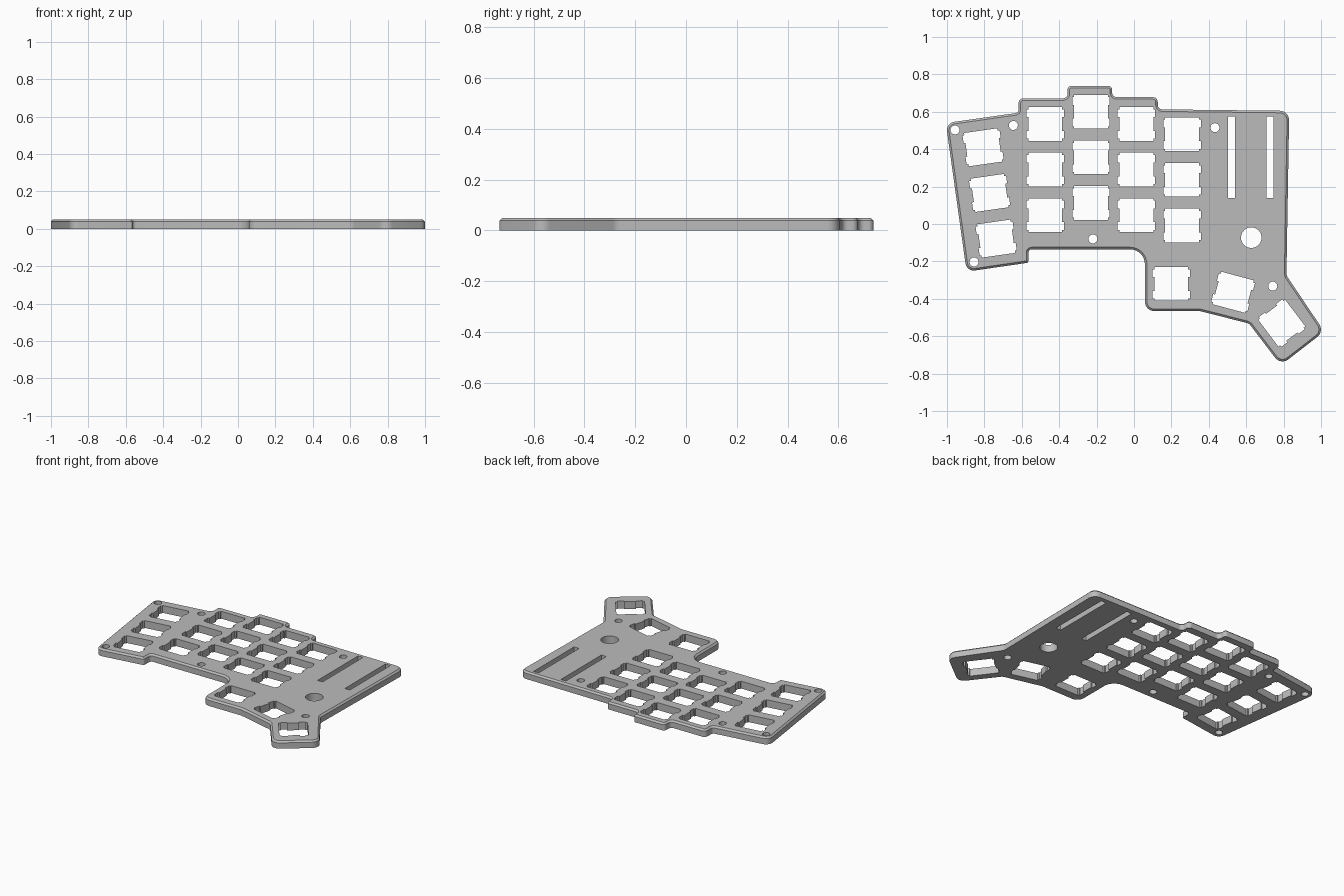
import bpy
import bmesh
from math import cos, sin, pi, radians, tan
from mathutils import Vector, Matrix

if "Cube" in bpy.data.objects:
    bpy.data.objects.remove(bpy.data.objects["Cube"])

THICK = 0.05
CHAMFER = 0.011

grey = bpy.data.materials.new("plain grey")
grey.use_nodes = True
grey.diffuse_color = (0.5, 0.5, 0.5, 1)
grey.node_tree.nodes["Principled BSDF"].inputs["Base Color"].default_value = grey.diffuse_color


def rounded(corners, steps=8):
    """Replace each (x, y, radius) corner by an arc tangent to both edges."""
    out = []
    for i, (x, y, r) in enumerate(corners):
        p = Vector((x, y))
        a = (Vector(corners[i - 1][:2]) - p).normalized()
        b = (Vector(corners[(i + 1) % len(corners)][:2]) - p).normalized()
        half = a.angle(b) / 2
        centre = p + (a + b).normalized() * (r / sin(half))
        start = p + a * (r / tan(half)) - centre
        end = p + b * (r / tan(half)) - centre
        sweep = start.angle_signed(end)
        for k in range(steps + 1):
            t = -sweep * k / steps
            out.append(centre + Matrix.Rotation(t, 2) @ start)
    return out


def prism(bm, points, z0, z1):
    """Extrude a flat outline; returns the top face."""
    base = bm.faces.new([bm.verts.new((p[0], p[1], z0)) for p in points])
    geom = bmesh.ops.extrude_face_region(bm, geom=[base], use_keep_orig=True)["geom"]
    top = next(g for g in geom if isinstance(g, bmesh.types.BMFace))
    bmesh.ops.translate(bm, verts=top.verts[:], vec=(0, 0, z1 - z0))
    return top


def finish(bm, name):
    bmesh.ops.recalc_face_normals(bm, faces=bm.faces[:])
    mesh = bpy.data.meshes.new(name)
    bm.to_mesh(mesh)
    bm.free()
    mesh.materials.append(grey)
    obj = bpy.data.objects.new(name, mesh)
    bpy.context.collection.objects.link(obj)
    return obj


# Plate body: stepped outline with rounded corners and a chamfered top rim
outline = [
    (-1.006, 0.54, 0.045), (-0.895, -0.255, 0.045), (-0.565, -0.207, 0.01),
    (-0.565, -0.135, 0.02), (0.058, -0.135, 0.08), (0.058, -0.465, 0.05),
    (0.35, -0.465, 0.06), (0.615, -0.532, 0.04), (0.785, -0.755, 0.05),
    (1.017, -0.575, 0.05), (0.815, -0.275, 0.05), (0.83, 0.605, 0.05),
    (0.127, 0.613, 0.025), (0.127, 0.678, 0.025), (-0.117, 0.678, 0.025),
    (-0.117, 0.738, 0.02), (-0.355, 0.738, 0.02), (-0.355, 0.672, 0.025),
    (-0.617, 0.672, 0.025), (-0.617, 0.595, 0.02),
]
bm = bmesh.new()
top = prism(bm, rounded(outline), 0, THICK)
bmesh.ops.bevel(bm, geom=top.edges[:], offset=CHAMFER, segments=1,
                affect='EDGES', clamp_overlap=False)
plate = finish(bm, "keyboard_plate")

# Cutters for every opening, gathered in one mesh
cut = bmesh.new()


def cut_shape(points, x, y, angle=0):
    turn = Matrix.Rotation(radians(angle), 2)
    prism(cut, [turn @ Vector(p) + Vector((x, y)) for p in points], -0.1, 0.2)


def circle(r, n):
    return [(r * cos(2 * pi * i / n), r * sin(2 * pi * i / n)) for i in range(n)]


# Switch opening: square with two clip notches on each side
half, wide, low, high = 0.09, 0.1, 0.037, 0.078
side = [(half, -half), (half, -high), (wide, -high), (wide, -low), (half, -low)]
side += [(x, -y) for x, y in reversed(side)]
switch = side + [(-x, -y) for x, y in side]

# Straight columns of three keys
for x, y in [(-0.475, 0.535), (-0.23, 0.6), (0.013, 0.535), (0.257, 0.48)]:
    for row in range(3):
        cut_shape(switch, x, y - row * 0.244)

# Splayed outer column
for row in range(3):
    cut_shape(switch, -0.807 + row * 0.035, 0.41 - row * 0.244, 8)

# Thumb keys
for x, y, angle in [(0.2, -0.32, 0), (0.53, -0.365, -15), (0.79, -0.53, -53)]:
    cut_shape(switch, x, y, angle)

# Header slots
for x in (0.522, 0.728):
    cut_shape([(-0.019, -0.218), (0.019, -0.218), (0.019, 0.218), (-0.019, 0.218)], x, 0.357)

# Large access hole and screw holes
cut_shape(circle(0.055, 40), 0.627, -0.073)
for x, y in [(-0.957, 0.503), (-0.645, 0.527), (0.433, 0.515),
             (0.742, -0.332), (-0.22, -0.08), (-0.855, -0.203)]:
    cut_shape(circle(0.024, 24), x, y)

cutter = finish(cut, "opening_cutter")
cutter.hide_render = True

# Cut the openings and shade
mod = plate.modifiers.new("openings", 'BOOLEAN')
mod.operation = 'DIFFERENCE'
mod.solver = 'EXACT'
mod.object = cutter
bpy.ops.object.select_all(action='DESELECT')
bpy.context.view_layer.objects.active = plate
plate.select_set(True)
bpy.ops.object.modifier_apply(modifier=mod.name)
bpy.data.objects.remove(cutter)
bpy.ops.object.shade_smooth_by_angle(angle=radians(30))
